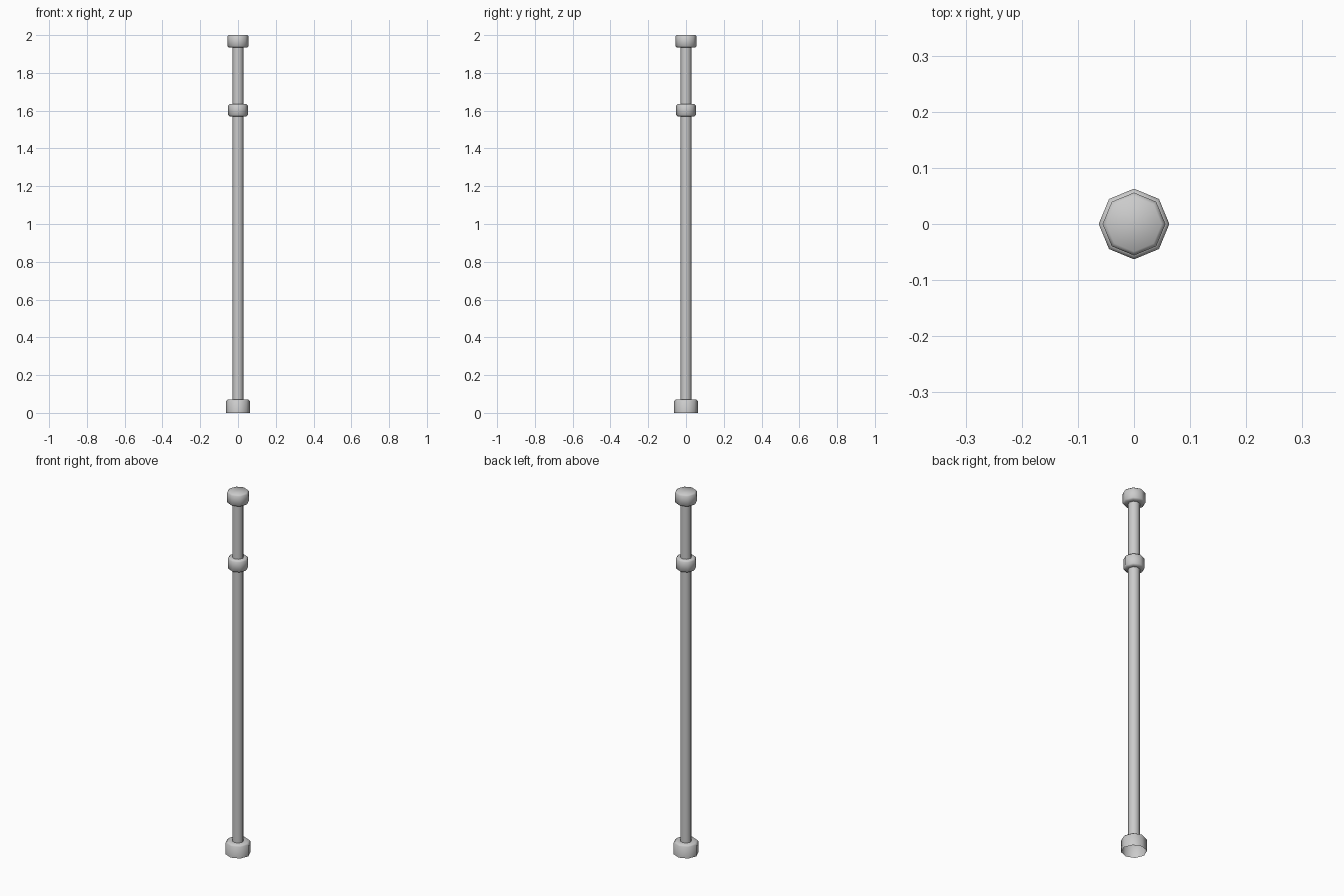
import bpy
import bmesh
from math import cos, sin, tau

if "Cube" in bpy.data.objects:
    bpy.data.objects.remove(bpy.data.objects["Cube"])

SIDES = 8
SHAFT = 0.029


def lathe(name, profile, cap_top=False):
    """Spin an (r, z) profile, listed bottom to top, into an octagonal part."""
    bm = bmesh.new()
    rings = [[bm.verts.new((r * cos(tau * i / SIDES), r * sin(tau * i / SIDES), z))
              for i in range(SIDES)] for r, z in profile]
    for low, high in zip(rings, rings[1:]):
        for i in range(SIDES):
            j = (i + 1) % SIDES
            bm.faces.new((low[i], low[j], high[j], high[i]))
    if cap_top:
        bm.faces.new(rings[-1])
    for f in bm.faces:
        f.smooth = True
    mesh = bpy.data.meshes.new(name)
    bm.to_mesh(mesh)
    bm.free()
    obj = bpy.data.objects.new(name, mesh)
    bpy.context.collection.objects.link(obj)
    return obj


def collar(r, z0, z1, b=0.007):
    """Outer profile of a collar with bevelled rims."""
    return [(r - b, z0), (r, z0 + b), (r, z1 - b), (r - b, z1)]


# Foot: open underneath, bevelled top rim
lathe("foot", [(0.063, 0), (0.063, 0.063), (0.056, 0.07), (SHAFT, 0.07)])

# Shaft sections between the fittings
lathe("lower_shaft", [(SHAFT, 0.07), (SHAFT, 1.57)])
lathe("upper_shaft", [(SHAFT, 1.635), (SHAFT, 1.935)])

# Middle collar and closed top cap
lathe("middle_collar", [(SHAFT, 1.57)] + collar(0.052, 1.57, 1.635) + [(SHAFT, 1.635)])
lathe("top_cap", [(SHAFT, 1.935)] + collar(0.056, 1.935, 2.0), cap_top=True)
